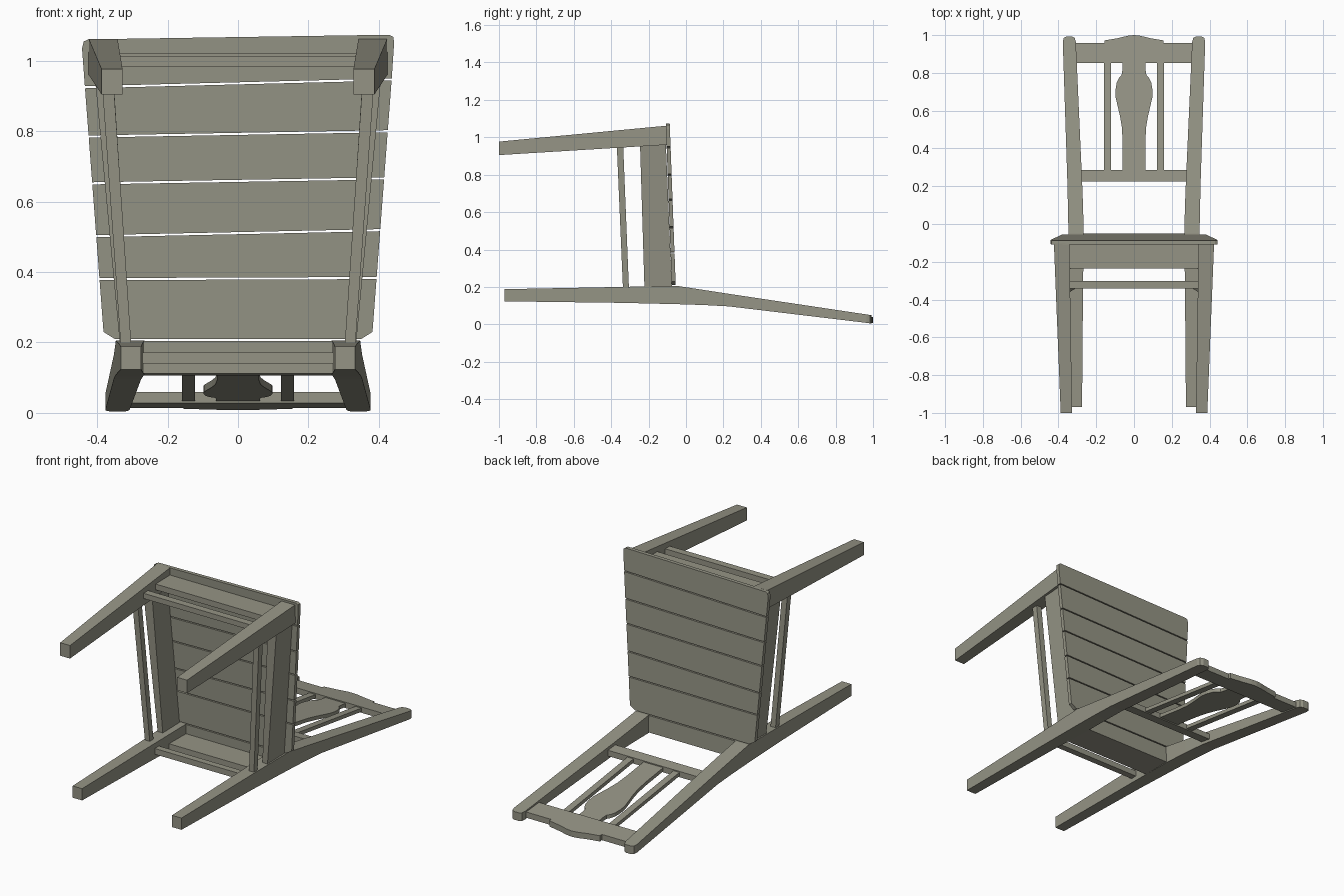
import bpy, bmesh

if "Cube" in bpy.data.objects:
    bpy.data.objects.remove(bpy.data.objects["Cube"])

wood = bpy.data.materials.new("grey_wood")
wood.diffuse_color = (0.30, 0.296, 0.235, 1)
wood.use_nodes = True
wood.node_tree.nodes["Principled BSDF"].inputs["Base Color"].default_value = wood.diffuse_color


def solid(name, rings):
    """Skin a chain of equal-length point rings and cap both ends."""
    bm = bmesh.new()
    rows = [[bm.verts.new(p) for p in ring] for ring in rings]
    n = len(rows[0])
    for a, b in zip(rows, rows[1:]):
        for i in range(n):
            j = (i + 1) % n
            bm.faces.new((a[i], a[j], b[j], b[i]))
    bm.faces.new(rows[0])
    bm.faces.new(rows[-1])
    bmesh.ops.recalc_face_normals(bm, faces=bm.faces)
    me = bpy.data.meshes.new(name)
    bm.to_mesh(me)
    bm.free()
    me.materials.append(wood)
    ob = bpy.data.objects.new(name, me)
    bpy.context.collection.objects.link(ob)
    return ob


def along_y(name, sections, side=1):
    """Sections are (y, x0, x1, z0, z1)."""
    return solid(name, [[(side * x, y, z) for x, z in
                         ((x0, z0), (x1, z0), (x1, z1), (x0, z1))]
                        for y, x0, x1, z0, z1 in sections])


def along_z(name, sections, side=1):
    """Sections are (z, x0, x1, y0, y1)."""
    return solid(name, [[(side * x, y, z) for x, y in
                         ((x0, y0), (x1, y0), (x1, y1), (x0, y1))]
                        for z, x0, x1, y0, y1 in sections])


def back_plate(name, outline, half):
    """Extrude an (x, y) outline through the leaning plane of the backrest."""
    lean = lambda y: 0.127 - 0.138 * (y - 0.25)
    return solid(name, [[(x, y, lean(y) + s * half) for x, y in outline]
                        for s in (-1, 1)])


def seat_plank(name, outline):
    """Extrude an (x, z) outline through the tilted seat plane."""
    top = lambda z: -0.055 - 0.037 * (z - 0.21)
    return solid(name, [[(x, top(z) - d, z) for x, z in outline]
                        for d in (0, 0.021)])


# Legs, side rails and side stretchers, mirrored
for side, tag in ((-1, "left"), (1, "right")):
    along_y("front_leg_" + tag, [
        (-1.0, 0.328, 0.388, 0.905, 0.977),
        (-0.104, 0.342, 0.424, 0.96, 1.062)], side)
    along_y("rear_leg_" + tag, [
        (-0.97, 0.275, 0.333, 0.123, 0.188),
        (-0.35, 0.27, 0.341, 0.115, 0.2),
        (-0.05, 0.266, 0.347, 0.108, 0.206),
        (0.1, 0.27, 0.35, 0.103, 0.183),
        (0.23, 0.275, 0.353, 0.096, 0.163),
        (0.965, 0.308, 0.377, 0.008, 0.053),
        (0.985, 0.314, 0.372, 0.005, 0.05),
        (0.993, 0.327, 0.357, 0.004, 0.049)], side)
    along_z("side_rail_" + tag, [
        (0.19, 0.304, 0.335, -0.222, -0.075),
        (0.97, 0.355, 0.408, -0.246, -0.108)], side)
    along_z("side_stretcher_" + tag, [
        (0.19, 0.303, 0.333, -0.337, -0.305),
        (0.96, 0.355, 0.388, -0.37, -0.336)], side)

# Front and rear rails and stretchers
along_z("front_rail", [(z, -0.35, 0.35, -0.235, -0.106) for z in (0.99, 1.022)])
along_z("rear_rail", [(z, -0.275, 0.275, -0.22, -0.071) for z in (0.112, 0.152)])
along_z("front_stretcher", [(z, -0.345, 0.345, -0.342, -0.302) for z in (0.983, 1.012)])
along_z("rear_stretcher", [(z, -0.28, 0.28, -0.342, -0.306) for z in (0.14, 0.172)])

# Seat planks with slightly slanted joints, (left z, right z)
joints = [(0.207, 0.207), (0.38, 0.383), (0.502, 0.519), (0.652, 0.666),
          (0.785, 0.80), (0.925, 0.947), (1.06, 1.074)]
half_width = lambda z: 0.382 + (z - 0.23) * 0.076
GAP = 0.003
for k, ((l0, r0), (l1, r1)) in enumerate(zip(joints, joints[1:])):
    l0, r0, l1, r1 = l0 + GAP, r0 + GAP, l1 - GAP, r1 - GAP
    lower = [(-half_width(l0), l0), (half_width(r0), r0)]
    upper = [(half_width(r1), r1), (-half_width(l1), l1)]
    if k == 0:      # clipped corners beside the rear legs
        lower = [(-0.382, 0.23), (-0.35, l0), (0.35, r0), (0.382, 0.23)]
    if k == 5:      # rounded front corners
        upper = [(0.443, 1.045), (0.442, 1.067), (0.43, 1.074),
                 (-0.425, 1.061), (-0.438, 1.055), (-0.443, 1.035)]
    seat_plank("seat_plank_%d" % (k + 1), lower + upper)
seat_plank("seat_rear_plank", [(-0.268, 0.112), (0.268, 0.112),
                               (0.268, 0.204), (-0.268, 0.204)])

# Backrest: lower rail, slats, vase-shaped splat and crest
back_plate("back_lower_rail", [(-0.28, 0.225), (0.28, 0.225),
                               (0.28, 0.285), (-0.28, 0.285)], 0.016)
for side, tag in ((-1, "left"), (1, "right")):
    back_plate("back_slat_" + tag, [(side * x, y) for x, y in (
        (0.122, 0.275), (0.159, 0.275), (0.159, 0.86), (0.122, 0.86))], 0.01)
splat = [(0.06, 0.275), (0.06, 0.43), (0.064, 0.51), (0.074, 0.57), (0.088, 0.63),
         (0.097, 0.67), (0.098, 0.71), (0.091, 0.75), (0.08, 0.773),
         (0.066, 0.787), (0.062, 0.81), (0.062, 0.86)]
back_plate("back_splat", splat + [(-x, y) for x, y in reversed(splat)], 0.01)
crest = [(0.315, 0.852), (0.315, 0.957), (0.155, 0.957), (0.155, 0.972),
         (0.09, 0.983), (0.03, 0.997)]
back_plate("back_crest", crest + [(0, 1.0)] + [(-x, y) for x, y in reversed(crest)], 0.016)
